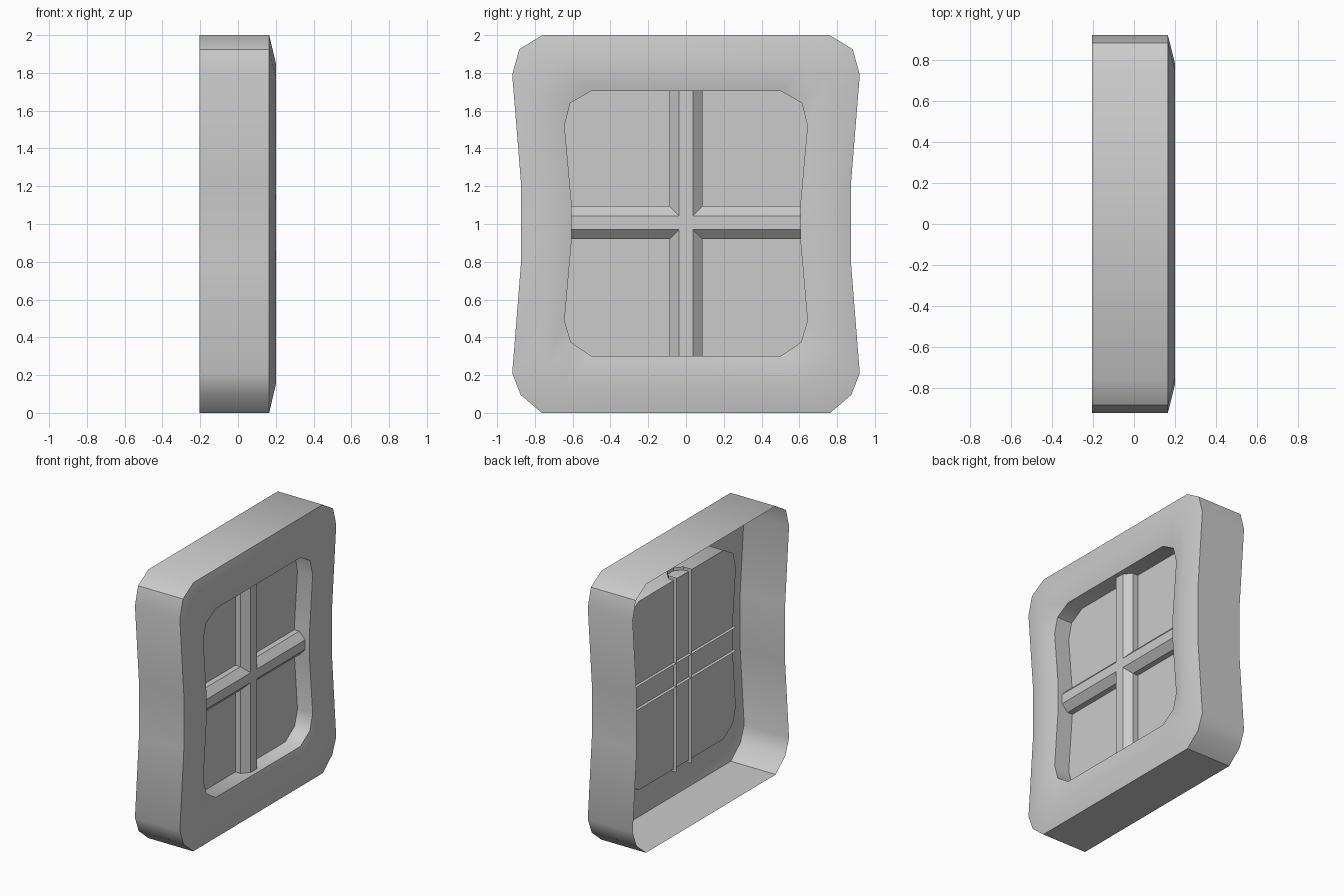
import bpy, bmesh, math

if "Cube" in bpy.data.objects:
    bpy.data.objects.remove(bpy.data.objects["Cube"])


def make_object(name, build):
    bm = bmesh.new()
    build(bm)
    bmesh.ops.recalc_face_normals(bm, faces=bm.faces)
    mesh = bpy.data.meshes.new(name)
    bm.to_mesh(mesh)
    bm.free()
    ob = bpy.data.objects.new(name, mesh)
    bpy.context.collection.objects.link(ob)
    bpy.ops.object.select_all(action='DESELECT')
    ob.select_set(True)
    bpy.context.view_layer.objects.active = ob
    bpy.ops.object.shade_smooth_by_angle(angle=math.radians(40))
    # Keep normals facing the front (+x) on open shells
    if sum(p.normal.x * p.area for p in mesh.polygons) < 0:
        mesh.flip_normals()
    return ob


def mirrored(half):
    return half + [(-y, z) for y, z in reversed(half)]


# Pinched outlines in (y, z), right half from top to bottom
outer = mirrored([(0.76, 2.0), (0.883, 1.925), (0.92, 1.79), (0.873, 1.21),
                  (0.873, 0.80), (0.92, 0.21), (0.875, 0.095), (0.763, 0.0)])
inner = mirrored([(0.50, 1.705), (0.613, 1.64), (0.643, 1.52), (0.605, 1.10),
                  (0.605, 0.92), (0.643, 0.49), (0.61, 0.375), (0.50, 0.30)])
ridge = [((a + c) / 2, (b + d) / 2) for (a, b), (c, d) in zip(outer, inner)]

PANE_X = 0.04


# Frame: open-backed shell with outer wall, ridged front and inner wall
def frame(bm):
    sections = [(-0.205, outer), (0.165, outer), (0.2, ridge),
                (0.165, inner), (PANE_X, inner)]
    rings = [[bm.verts.new((x, y, z)) for y, z in loop] for x, loop in sections]
    n = len(outer)
    for a, b in zip(rings, rings[1:]):
        for i in range(n):
            j = (i + 1) % n
            bm.faces.new((a[i], a[j], b[j], b[i]))


make_object("window_frame", frame)


# Pane
def pane(bm):
    bm.faces.new([bm.verts.new((PANE_X, y, z)) for y, z in inner])


make_object("window_pane", pane)

# Glazing bars: open half-octagon channels poking slightly through the pane
PROFILE = [(-0.0875, 0.016), (-0.0875, 0.082), (-0.036, 0.13),
           (0.036, 0.13), (0.0875, 0.082), (0.0875, 0.016)]


def bar(start, end, place):
    def build(bm):
        a, b = [[bm.verts.new(place(w, x, t)) for w, x in PROFILE]
                for t in (start, end)]
        for i in range(len(PROFILE) - 1):
            bm.faces.new((a[i], a[i + 1], b[i + 1], b[i]))
    return build


make_object("vertical_bar", bar(0.28, 1.73, lambda w, x, t: (x, w, t)))
make_object("horizontal_bar", bar(-0.62, 0.62, lambda w, x, t: (x, t, 1.007 + w)))
